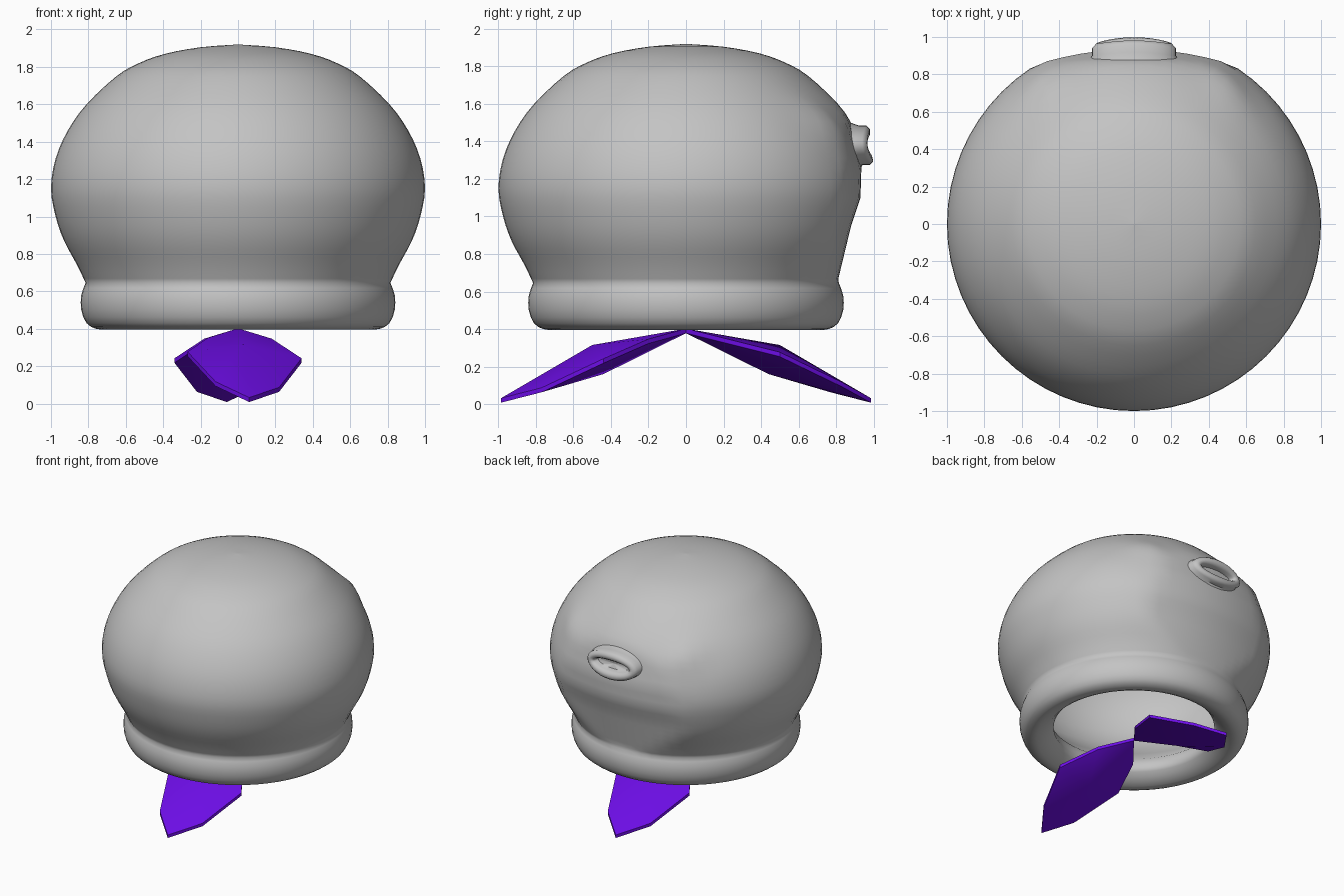
import bpy, bmesh, math

if "Cube" in bpy.data.objects:
    bpy.data.objects.remove(bpy.data.objects["Cube"])


def material(name, rgb):
    m = bpy.data.materials.new(name)
    m.diffuse_color = (*rgb, 1)
    m.use_nodes = True
    m.node_tree.nodes["Principled BSDF"].inputs["Base Color"].default_value = m.diffuse_color
    return m


GREY = material("light grey", (0.55, 0.55, 0.55))
PURPLE = material("purple", (0.15, 0.004, 0.78))


def finish(name, bm, mat, angle):
    bmesh.ops.remove_doubles(bm, verts=bm.verts, dist=0.0005)
    bmesh.ops.recalc_face_normals(bm, faces=bm.faces)
    me = bpy.data.meshes.new(name)
    bm.to_mesh(me)
    bm.free()
    me.materials.append(mat)
    ob = bpy.data.objects.new(name, me)
    bpy.context.collection.objects.link(ob)
    bpy.ops.object.select_all(action='DESELECT')
    ob.select_set(True)
    bpy.context.view_layer.objects.active = ob
    bpy.ops.object.shade_smooth_by_angle(angle=math.radians(angle))
    return ob


def loft(bm, rings):
    rows = [[bm.verts.new(p) for p in ring] for ring in rings]
    for a, b in zip(rows, rows[1:]):
        n = len(a)
        for i in range(n):
            j = (i + 1) % n
            bm.faces.new((a[i], a[j], b[j], b[i]))


def smooth_profile(pts, steps=3):
    """Catmull-Rom curve through the profile points."""
    out = []
    p = [pts[0]] + pts + [pts[-1]]
    for k in range(1, len(p) - 2):
        for s in range(steps):
            t = s / steps
            out.append(tuple(
                0.5 * (2 * b + (c - a) * t + (2 * a - 5 * b + 4 * c - d) * t * t
                       + (3 * b - a - 3 * c + d) * t ** 3)
                for a, b, c, d in zip(p[k - 1], p[k], p[k + 1], p[k + 2])))
    return out + [pts[-1]]


# Depth of the flattened face along z
FACE = [(0.66, 0.81), (0.95, 0.88), (1.1, 0.93), (1.26, 0.935), (1.5, 0.88),
        (1.6, 0.82), (1.7, 0.75)]


def face_depth(x, z):
    for (z0, y0), (z1, y1) in zip(FACE, FACE[1:]):
        if z0 <= z <= z1:
            y = y0 + (y1 - y0) * (z - z0) / (z1 - z0)
            return y - 0.3 * x * x
    return 9


def shape_face(x, y, z):
    """Flatten the back and raise the two soft cheek bumps."""
    if y > 0:
        y = min(y, face_depth(x, z))
        d = (abs(x) - 0.5) ** 2 + (z - 1.5) ** 2
        y += 0.035 * math.exp(-d / 0.012)
    return x, y, z


# Helmet: outer dome, rolled collar, then inner wall
DOME = [(0.001, 1.92), (0.2, 1.905), (0.39, 1.87), (0.53, 1.82), (0.65, 1.75),
        (0.81, 1.6), (0.91, 1.46), (0.975, 1.31), (1.0, 1.15), (0.975, 1.0),
        (0.93, 0.87), (0.86, 0.74), (0.815, 0.645)]
COLLAR = [(0.815, 0.645), (0.838, 0.58), (0.838, 0.5), (0.81, 0.43), (0.76, 0.4),
          (0.71, 0.4), (0.64, 0.435), (0.59, 0.49)]
outer = smooth_profile(DOME) + smooth_profile(COLLAR, 2)[1:]
inner = [(0.62, 0.58), (0.75, 0.7)] + [(r * 0.97, z * 0.985 + 0.01)
                                       for r, z in reversed(DOME[:-2])]
SEG = 64
rings = []
for r, z in outer + inner:
    ring = []
    for i in range(SEG):
        a = math.tau * i / SEG
        x, y = r * math.cos(a), r * math.sin(a)
        if (r, z) in inner:
            p = (x, min(y, face_depth(x, z) - 0.03), z)
        else:
            p = shape_face(x, y, z)
        ring.append(p)
    rings.append(ring)
bm = bmesh.new()
loft(bm, rings)
finish("helmet", bm, GREY, 60)

# Spout: oval lipped opening, (width, height, depth) per ring
SPOUT = [(0.29, 0.17, 0.83), (0.25, 0.13, 0.89), (0.225, 0.105, 0.93),
         (0.225, 0.105, 0.97), (0.20, 0.085, 0.99), (0.17, 0.055, 0.985),
         (0.155, 0.04, 0.965), (0.145, 0.035, 0.93), (0.001, 0.001, 0.92)]
rings = []
for w, h, d in SPOUT:
    ring = []
    for i in range(32):
        a = math.tau * i / 32
        x, z = w * math.cos(a), h * math.sin(a)
        lean = -0.1 * z if d > 0.9 else -0.3 * z
        ring.append((x, d + lean - 0.6 * x * x, 1.38 + z))
    rings.append(ring)
bm = bmesh.new()
loft(bm, rings)
finish("spout", bm, GREY, 60)

# Tails: two lens-shaped blades, one turned half a circle from the other
EDGE = [(0, 0, 0.39), (0.18, -0.2, 0.335), (0.34, -0.44, 0.23),
        (0.22, -0.77, 0.075), (0.06, -0.985, 0.02), (-0.12, -0.83, 0.105),
        (-0.27, -0.5, 0.265), (-0.16, -0.2, 0.34)]
for name, s in (("front_tail", 1), ("back_tail", -1)):
    bm = bmesh.new()
    levels = []
    for dz in (0.012, -0.012):
        levels.append([(s * x, s * y, z + dz) for x, y, z in EDGE])
    top = [(s * 0.03, s * -0.5, 0.315)] * len(EDGE)
    bottom = [(s * 0.06, s * -0.44, 0.16)] * len(EDGE)
    loft(bm, [top, *levels, bottom])
    finish(name, bm, PURPLE, 30)
